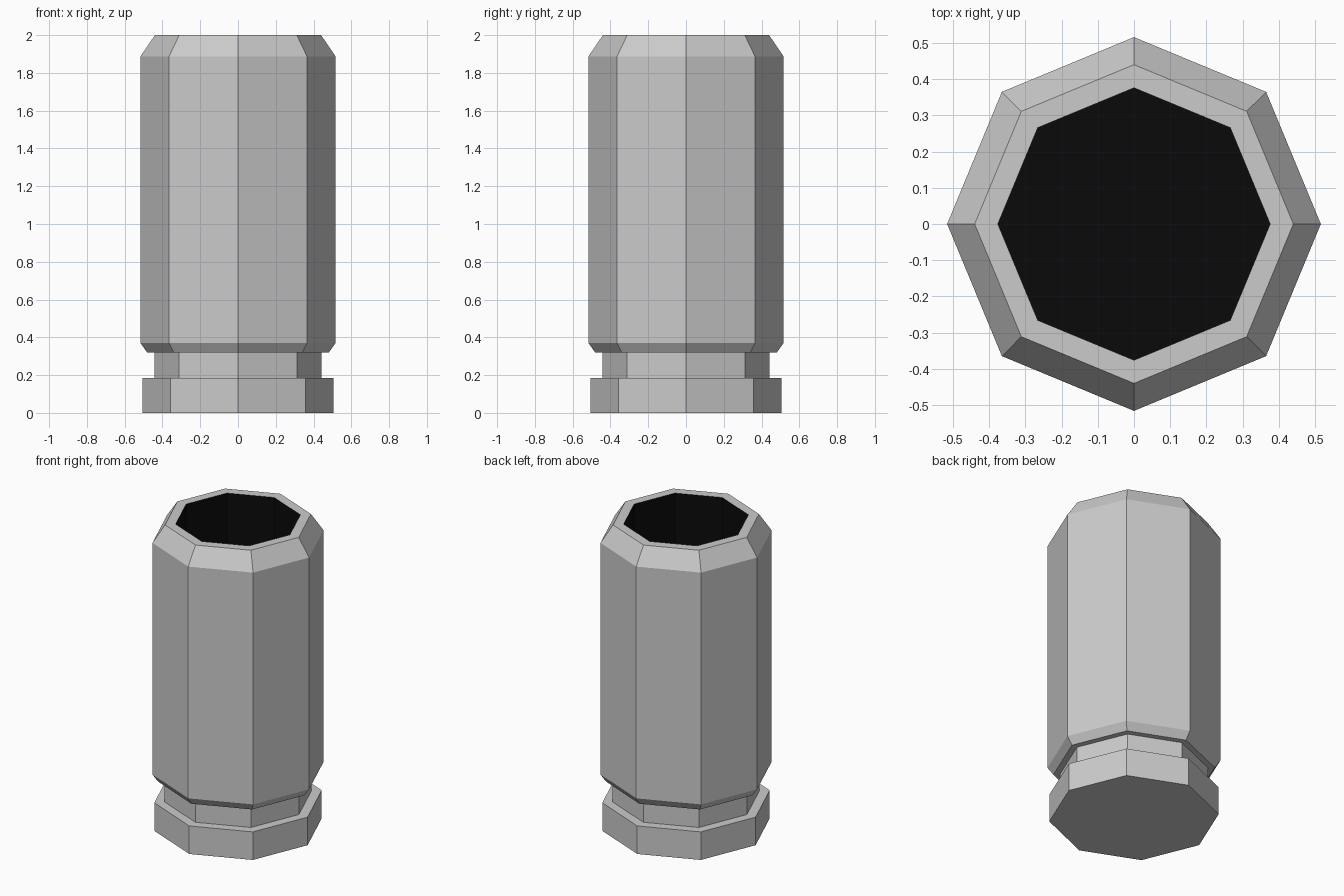
import bpy, bmesh
from math import cos, sin, pi

if "Cube" in bpy.data.objects:
    bpy.data.objects.remove(bpy.data.objects["Cube"])

SIDES = 8


def lathe(name, profile, cap_start, cap_end, color=None):
    """Revolve a (radius, z) profile into a flat-faced octagonal part."""
    bm = bmesh.new()
    rings = [[bm.verts.new((r * cos(2 * pi * i / SIDES), r * sin(2 * pi * i / SIDES), z))
              for i in range(SIDES)] for r, z in profile]
    for a, b in zip(rings, rings[1:]):
        for i in range(SIDES):
            j = (i + 1) % SIDES
            bm.faces.new((a[i], a[j], b[j], b[i]))
    if cap_start:
        bm.faces.new(rings[0][::-1])
    if cap_end:
        bm.faces.new(rings[-1])
    mesh = bpy.data.meshes.new(name)
    bm.to_mesh(mesh)
    bm.free()
    obj = bpy.data.objects.new(name, mesh)
    bpy.context.collection.objects.link(obj)
    if color:
        mat = bpy.data.materials.new(name + "_color")
        mat.diffuse_color = color
        mat.use_nodes = True
        mat.node_tree.nodes["Principled BSDF"].inputs["Base Color"].default_value = mat.diffuse_color
        mesh.materials.append(mat)
    return obj


# Outer casing: base rim, extractor groove, chamfered body, mouth ring
lathe("casing", [(0.505, 0), (0.505, 0.184), (0.442, 0.184), (0.442, 0.32),
                 (0.481, 0.32), (0.516, 0.369), (0.516, 1.888), (0.44, 2.0),
                 (0.376, 2.0)], True, False)

# Black hollow interior, with a floor above the base rim
lathe("bore", [(0.376, 2.0), (0.376, 0.2)], False, True, (0.003, 0.003, 0.003, 1))
